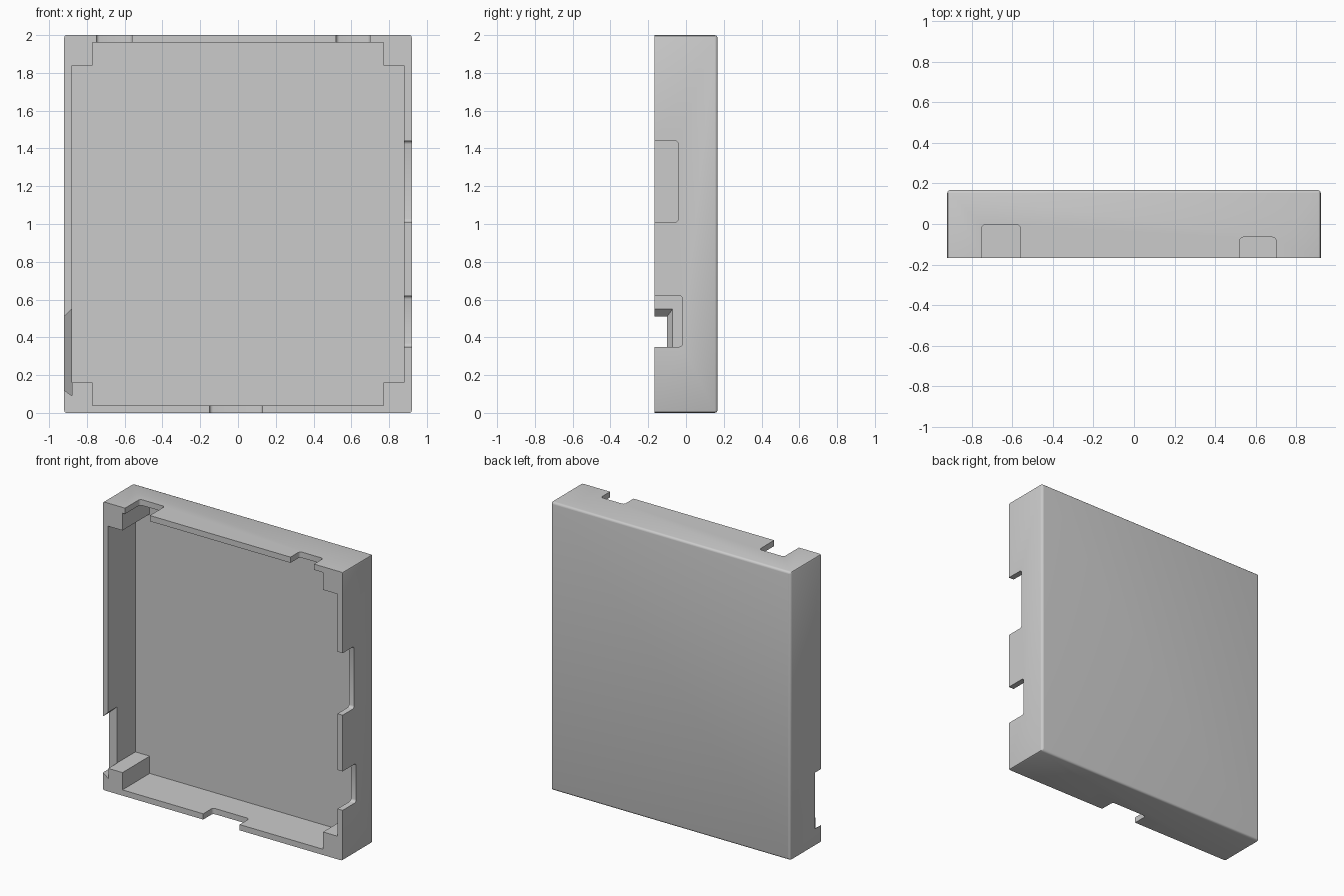
import bpy
import bmesh
from mathutils import Vector

cube = bpy.data.objects.get("Cube")
if cube:
    bpy.data.objects.remove(cube, do_unlink=True)

grey = bpy.data.materials.new("plain grey")
grey.use_nodes = True
grey.diffuse_color = (0.6, 0.6, 0.6, 1)
grey.node_tree.nodes["Principled BSDF"].inputs["Base Color"].default_value = (0.6, 0.6, 0.6, 1)

HALF_W, FRONT, BACK, TOP = 0.92, -0.167, 0.167, 2.0
WALL = 0.04
POST_X, POST_Z = 0.77, 0.16     # inner corner of the screw posts


def finish(bm, name):
    bmesh.ops.recalc_face_normals(bm, faces=bm.faces)
    mesh = bpy.data.meshes.new(name)
    bm.to_mesh(mesh)
    bm.free()
    obj = bpy.data.objects.new(name, mesh)
    bpy.context.collection.objects.link(obj)
    mesh.materials.append(grey)
    return obj


def box_bm(low, high):
    bm = bmesh.new()
    bmesh.ops.create_cube(bm, size=1)
    low, high = Vector(low), Vector(high)
    for v in bm.verts:
        v.co = (low + high) / 2 + v.co * (high - low)
    return bm


def bevel(bm, edges, width, segments):
    bmesh.ops.bevel(bm, geom=edges, offset=width, segments=segments,
                    profile=0.5, affect='EDGES', clamp_overlap=True)


def along(bm, axis):
    """Edges running along one axis."""
    return [e for e in bm.edges
            if abs((e.verts[0].co - e.verts[1].co).normalized()[axis]) > 0.7]


# Outer shell: tight corner edges, wider rounding around the back
bm = box_bm((-HALF_W, FRONT, 0), (HALF_W, BACK, TOP))
bevel(bm, along(bm, 1), 0.012, 2)
bevel(bm, [e for e in bm.edges if all(v.co.y > BACK - 0.001 for v in e.verts)], 0.027, 3)
case = finish(bm, "open_case")


def cut(bm):
    cutter = finish(bm, "cutter")
    mod = case.modifiers.new("cut", 'BOOLEAN')
    mod.operation, mod.solver, mod.object = 'DIFFERENCE', 'EXACT', cutter
    bpy.context.view_layer.objects.active = case
    bpy.ops.object.modifier_apply(modifier=mod.name)
    bpy.data.objects.remove(cutter, do_unlink=True)


# Cavity: two crossed boxes leave a square post in each corner
floor = BACK - 0.035
side = HALF_W - WALL
cut(box_bm((-side, -1, POST_Z), (side, floor, TOP - POST_Z)))
cut(box_bm((-POST_X, -1, WALL), (POST_X, floor, TOP - WALL)))

# Port notches in the top, bottom and side walls
notches = [
    (2, (-0.75, 1.9), (-0.56, 2.1), -0.003),
    (2, (0.52, 1.9), (0.70, 2.1), -0.065),
    (2, (-0.15, -0.1), (0.13, 0.1), -0.06),
    (0, (0.84, 1.01), (1.0, 1.44), -0.04),
    (0, (0.84, 0.35), (1.0, 0.62), -0.018),
]
for axis, (x0, z0), (x1, z1), depth in notches:
    bm = box_bm((x0, -0.4, z0), (x1, depth, z1))
    bevel(bm, along(bm, axis), 0.018, 3)
    cut(bm)

# Flared notch, wider on the inside of the wall
bm = box_bm((-0.96, -0.4, 0.15), (-side + 0.001, -0.07, 0.55))
for v in bm.verts:
    outer = v.co.x < -0.9
    if v.co.z > 0.3:
        v.co.z = 0.47 if outer else 0.55
    else:
        v.co.z = 0.15 if outer else 0.09
    if outer and v.co.y > -0.2:
        v.co.y = -0.13
bevel(bm, along(bm, 0), 0.015, 3)
cut(bm)

# Screw holes in the posts
for x in (-0.82, 0.82):
    for z in (0.10, 1.90):
        bm = bmesh.new()
        bmesh.ops.create_cone(bm, cap_ends=True, segments=24,
                              radius1=0.03, radius2=0.03, depth=0.44)
        for v in bm.verts:
            v.co = Vector((x + v.co.x, FRONT + v.co.z, z + v.co.y))
        cut(bm)

for obj in bpy.context.selected_objects:
    obj.select_set(False)
case.select_set(True)
bpy.context.view_layer.objects.active = case
bpy.ops.object.shade_smooth_by_angle(angle=0.6)
